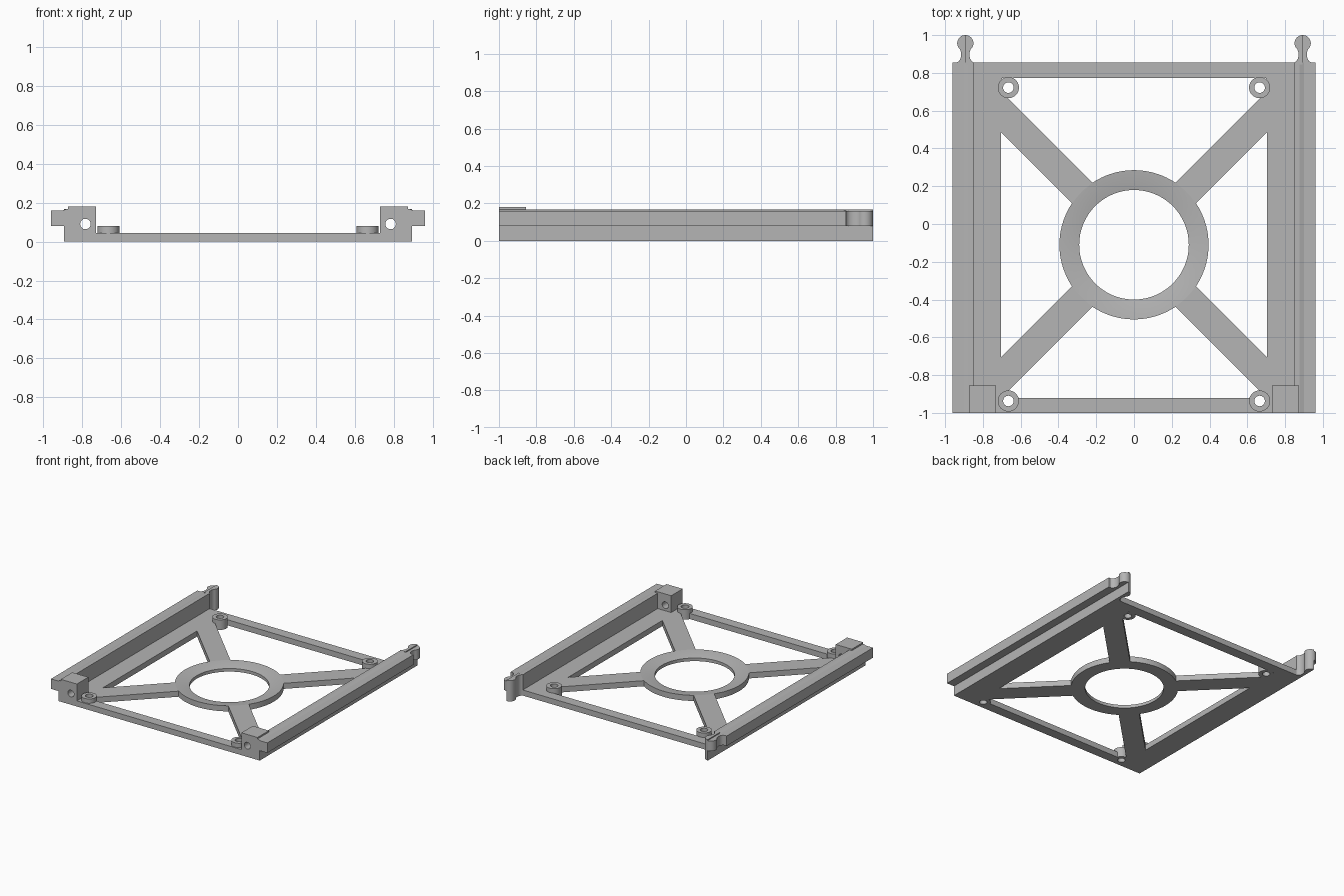
import bpy, bmesh
from math import pi, cos, sin, radians
from mathutils import Matrix, Vector

if "Cube" in bpy.data.objects:
    bpy.data.objects.remove(bpy.data.objects["Cube"], do_unlink=True)

grey = bpy.data.materials.new("plain grey")
grey.use_nodes = True
grey.diffuse_color = (0.46, 0.46, 0.46, 1)
grey.node_tree.nodes["Principled BSDF"].inputs["Base Color"].default_value = grey.diffuse_color

RING_Y, PLATE_Z, BACK_Y = -0.11, 0.045, 0.855


def finish(name, bm):
    bmesh.ops.recalc_face_normals(bm, faces=bm.faces)
    mesh = bpy.data.meshes.new(name)
    bm.to_mesh(mesh)
    bm.free()
    mesh.materials.append(grey)
    obj = bpy.data.objects.new(name, mesh)
    bpy.context.collection.objects.link(obj)
    return obj


def prism(name, points, low, high, axis="z"):
    """Extrude a flat outline along z, or an (x, z) outline along y."""
    bm = bmesh.new()
    place = (lambda p: (p[0], p[1], low)) if axis == "z" else (lambda p: (p[0], low, p[1]))
    face = bm.faces.new([bm.verts.new(place(p)) for p in points])
    new = bmesh.ops.extrude_face_region(bm, geom=[face])["geom"]
    step = Vector((0, 0, high - low)) if axis == "z" else Vector((0, high - low, 0))
    bmesh.ops.translate(bm, vec=step, verts=[v for v in new if isinstance(v, bmesh.types.BMVert)])
    return finish(name, bm)


def circle(x, y, r, n):
    return [(x + r * cos(2 * pi * i / n), y + r * sin(2 * pi * i / n)) for i in range(n)]


def rect(x0, x1, y0, y1):
    return [(x0, y0), (x1, y0), (x1, y1), (x0, y1)]


def combine(target, tool, operation):
    mod = target.modifiers.new("cut", "BOOLEAN")
    mod.operation, mod.solver, mod.object = operation, "EXACT", tool
    bpy.context.view_layer.objects.active = target
    bpy.ops.object.modifier_apply(modifier=mod.name)
    bpy.data.objects.remove(tool, do_unlink=True)


def smooth(obj):
    bpy.ops.object.select_all(action="DESELECT")
    obj.select_set(True)
    bpy.context.view_layer.objects.active = obj
    bpy.ops.object.shade_smooth_by_angle(angle=radians(30))


def lathe(name, profile, n):
    bm = bmesh.new()
    rings = [[bm.verts.new((x, y, z)) for x, y in circle(0, RING_Y, r, n)] for r, z in profile]
    for a, b in zip(rings, rings[1:]):
        for i in range(n):
            j = (i + 1) % n
            bm.faces.new((a[i], a[j], b[j], b[i]))
    bm.faces.new(rings[0])
    bm.faces.new(rings[-1])
    return finish(name, bm)


# Base plate with four openings that leave an X of diagonal arms
plate = prism("base_plate", rect(-0.85, 0.85, -1, BACK_Y), 0, PLATE_Z)
half = 0.1075
top, bottom, side = 0.772, -0.92, 0.705
up, down = RING_Y + half, RING_Y - half
openings = [
    [(0, up), (0.70, up + 0.70), (0.70, top), (-0.70, top), (-0.70, up + 0.70)],
    [(0, down), (bottom - down, bottom), (down - bottom, bottom)],
]
for s in (-1, 1):
    openings.append([(s * half, RING_Y), (s * side, RING_Y + side - half),
                     (s * side, RING_Y - side + half)])
for outline in openings:
    combine(plate, prism("opening_cutter", outline, -0.1, 0.2), "DIFFERENCE")

# Central ring with a shallow funnel and a through hole
combine(plate, prism("ring", circle(0, RING_Y, 0.395, 96), 0, PLATE_Z), "UNION")
slope = 0.02 / 0.103
funnel = [(0.29, -0.1), (0.29, PLATE_Z - 0.02), (0.393, PLATE_Z), (0.5, PLATE_Z + 0.107 * slope)]
combine(plate, lathe("funnel_cutter", funnel, 96), "DIFFERENCE")

# Screw bosses at the ends of the arms
for x in (-0.665, 0.665):
    for y in (0.722, -0.937):
        combine(plate, prism("boss", circle(x, y, 0.056, 40), 0, 0.08), "UNION")
        combine(plate, prism("hole_cutter", circle(x, y, 0.028, 32), -0.1, 0.2), "DIFFERENCE")
smooth(plate)

# Side rails, with an overhanging outer lip
rail_section = [(0.85, 0), (0.893, 0), (0.893, 0.08), (0.96, 0.08), (0.96, 0.16),
                (0.90, 0.16), (0.877, 0.168), (0.85, 0.168)]
# Half outline of the rounded latch knob: flared neck, then round head
KNOB_X, KNOB_Y, KNOB_R = 0.893, 0.957, 0.043
knob_half = [(0, BACK_Y - 0.01), (0.046, BACK_Y - 0.01), (0.046, BACK_Y), (0.034, 0.862),
             (0.025, 0.876), (0.022, 0.893), (0.023, 0.908)]
for i in range(15):
    a = radians(-50 + i * 10)
    knob_half.append((KNOB_R * cos(a), KNOB_Y + KNOB_R * sin(a)))

for s, label in ((1, "left"), (-1, "right")):
    prism(label + "_rail", [(s * x, z) for x, z in rail_section], -1, BACK_Y, "y")

    # Latch knob: inner half is full height, outer half matches the lip
    for d, part, low, high in ((-1, "inner", 0, 0.168), (1, "outer", 0.08, 0.16)):
        outline = [(s * (KNOB_X + d * x), y) for x, y in knob_half]
        smooth(prism(label + "_knob_" + part, outline, low, high))

    # Front block with a pin hole
    x0, x1 = sorted((s * 0.73, s * 0.873))
    block = prism(label + "_block", rect(x0, x1, PLATE_Z - 0.005, 0.18), -1, -0.855, "y")
    combine(block, prism("pin_cutter", circle(s * 0.783, 0.09, 0.027, 32), -1.2, -0.7, "y"), "DIFFERENCE")
    smooth(block)
